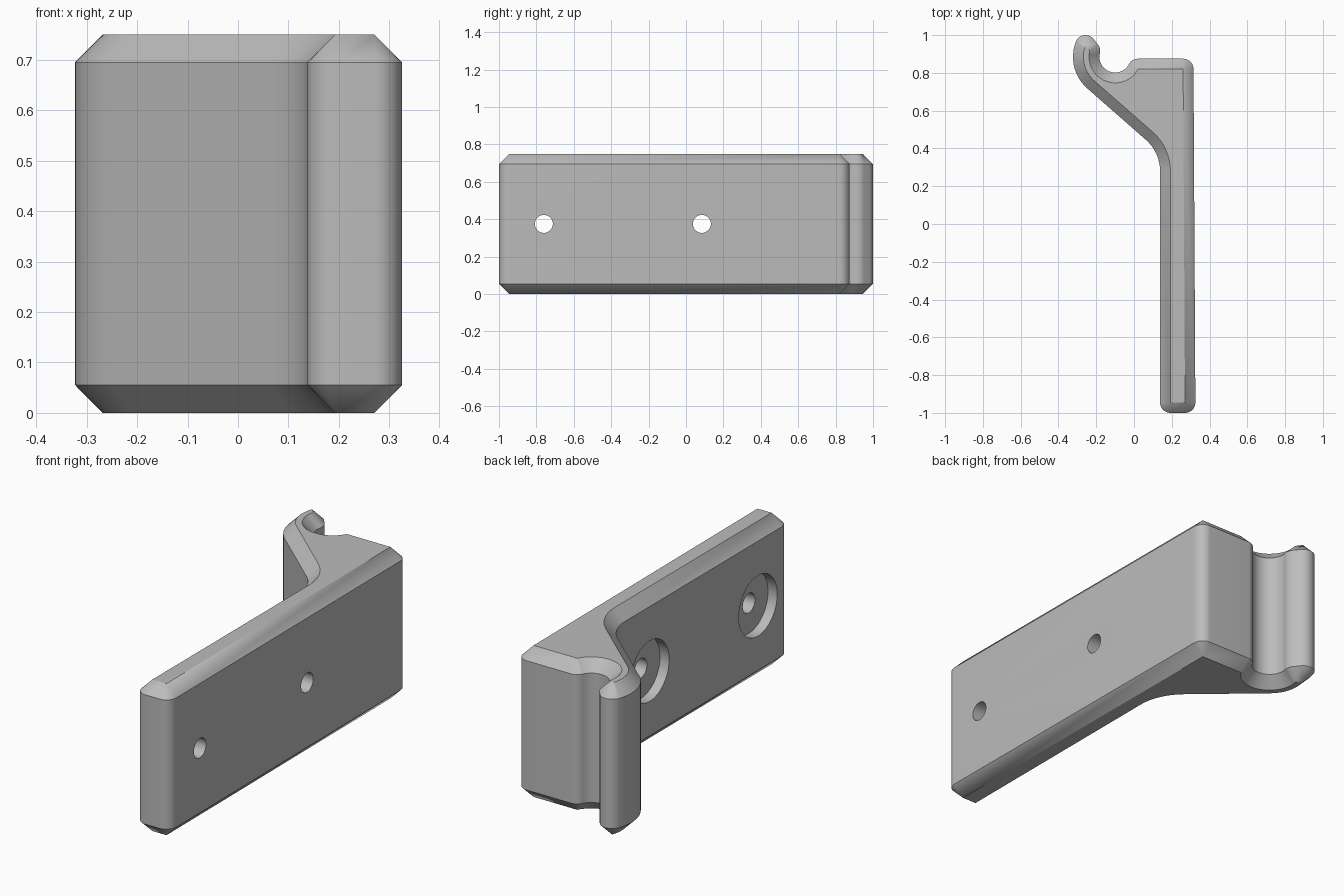
import bpy, bmesh
from math import radians, cos, sin, pi
from mathutils import Matrix

cube = bpy.data.objects.get("Cube")
if cube:
    bpy.data.objects.remove(cube, do_unlink=True)

HEIGHT, CHAMFER = 0.75, 0.055
GROOVE = (-0.10, 0.885)

# Outline as arcs joined by straight lines: centre, radius, start and end angle
ARCS = [
    ((0.193, -0.945), 0.055, 180, 270),   # front plate corners
    ((0.27, -0.945), 0.055, 270, 360),
    ((0.26, 0.82), 0.055, 0, 90),         # back corner
    ((0.021, 0.82), 0.055, 90, 152),      # shoulder of the groove
    (GROOVE, 0.083, -28, -193),           # groove (hollow)
    ((-0.234, 0.916), 0.055, -13, 41),    # lip of the hook
    ((-0.257, 0.945), 0.055, 41, 159),    # tip of the hook
    (GROOVE, 0.223, 159, 229),            # outside of the hook
    ((-0.082, 0.28), 0.22, 49, 0),        # blend into the plate (hollow)
]


def outline(inset):
    """Points of the outline, moved inwards by the inset."""
    pts = []
    for (cx, cy), r, a, b in ARCS:
        r += inset if b < a else -inset
        n = max(8, abs(b - a) // 6)
        for i in range(n + 1):
            t = radians(a + (b - a) * i / n)
            pts.append((cx + r * cos(t), cy + r * sin(t)))
    return pts


# Bracket body with chamfered ends
bm = bmesh.new()
rings = []
for z, inset in ((0, CHAMFER), (CHAMFER, 0), (HEIGHT - CHAMFER, 0), (HEIGHT, CHAMFER)):
    rings.append([bm.verts.new((x, y, z)) for x, y in outline(inset)])
for low, high in zip(rings, rings[1:]):
    for i in range(len(low)):
        j = (i + 1) % len(low)
        bm.faces.new((low[i], low[j], high[j], high[i]))
bm.faces.new(rings[0][::-1])
bm.faces.new(rings[-1])
bmesh.ops.remove_doubles(bm, verts=bm.verts, dist=0.0005)
bmesh.ops.recalc_face_normals(bm, faces=bm.faces)
mesh = bpy.data.meshes.new("hook_bracket")
bm.to_mesh(mesh)
bm.free()
bracket = bpy.data.objects.new("hook_bracket", mesh)
bpy.context.collection.objects.link(bracket)

grey = bpy.data.materials.new("plain_grey")
grey.use_nodes = True
grey.diffuse_color = (0.5, 0.5, 0.5, 1)
grey.node_tree.nodes["Principled BSDF"].inputs["Base Color"].default_value = (0.5, 0.5, 0.5, 1)
mesh.materials.append(grey)

bpy.context.view_layer.objects.active = bracket
bracket.select_set(True)


def drill(y, radius, x0, x1):
    """Cut a round hole along x."""
    cut = bmesh.new()
    place = Matrix.Translation(((x0 + x1) / 2, y, HEIGHT / 2)) @ Matrix.Rotation(pi / 2, 4, 'Y')
    bmesh.ops.create_cone(cut, cap_ends=True, segments=48, radius1=radius,
                          radius2=radius, depth=x1 - x0, matrix=place)
    data = bpy.data.meshes.new("hole_cutter")
    cut.to_mesh(data)
    cut.free()
    data.materials.append(grey)
    cutter = bpy.data.objects.new("hole_cutter", data)
    cutter.hide_render = True
    bpy.context.collection.objects.link(cutter)
    mod = bracket.modifiers.new("hole", 'BOOLEAN')
    mod.operation, mod.solver, mod.object = 'DIFFERENCE', 'EXACT', cutter
    bpy.ops.object.modifier_apply(modifier=mod.name)
    bpy.data.objects.remove(cutter, do_unlink=True)


# Screw holes with wide recesses on the hook side
for y in (-0.76, 0.085):
    drill(y, 0.15, 0.08, 0.188)
    drill(y, 0.048, 0.08, 0.4)

bpy.ops.object.shade_smooth_by_angle(angle=radians(25))
